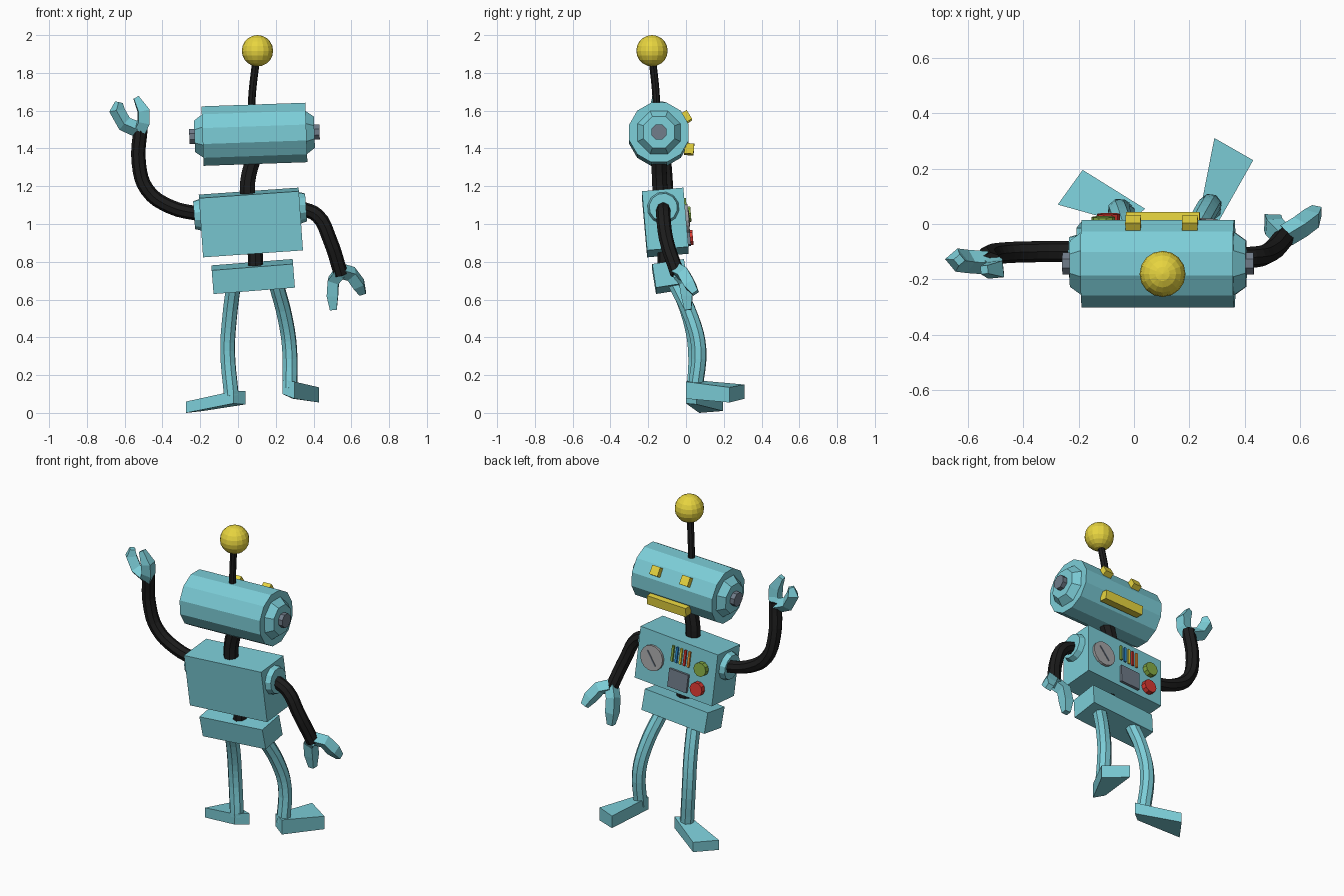
import bpy, bmesh
from math import radians
from mathutils import Matrix, Vector

if "Cube" in bpy.data.objects:
    bpy.data.objects.remove(bpy.data.objects["Cube"])

COLORS = {
    "teal": (0.20, 0.61, 0.68), "black": (0.012, 0.012, 0.012), "yellow": (0.80, 0.66, 0.05),
    "steel": (0.16, 0.20, 0.25), "silver": (0.38, 0.38, 0.39), "red": (0.70, 0.04, 0.03),
    "green": (0.24, 0.42, 0.06), "blue": (0.02, 0.25, 0.65), "orange": (0.85, 0.30, 0.04),
}
MATS = {}
for key, c in COLORS.items():
    MATS[key] = bpy.data.materials.new(key)
    MATS[key].diffuse_color = (*c, 1)


def rot(x=0, y=0, z=0):
    return (Matrix.Rotation(radians(z), 4, 'Z') @ Matrix.Rotation(radians(y), 4, 'Y')
            @ Matrix.Rotation(radians(x), 4, 'X'))


def at(x, y, z, r=Matrix.Identity(4)):
    return Matrix.Translation((x, y, z)) @ r


def finish(name, bm, color, matrix=Matrix.Identity(4)):
    me = bpy.data.meshes.new(name)
    bmesh.ops.recalc_face_normals(bm, faces=bm.faces)
    bm.to_mesh(me)
    bm.free()
    ob = bpy.data.objects.new(name, me)
    ob.matrix_world = matrix
    me.materials.append(MATS[color])
    bpy.context.collection.objects.link(ob)
    return ob


def box(name, size, matrix, color="teal"):
    bm = bmesh.new()
    bmesh.ops.create_cube(bm, size=1)
    bmesh.ops.scale(bm, vec=size, verts=bm.verts)
    return finish(name, bm, color, matrix)


def cone(name, r1, r2, depth, sides, matrix, color="teal"):
    bm = bmesh.new()
    bmesh.ops.create_cone(bm, cap_ends=True, segments=sides, radius1=r1, radius2=r2, depth=depth)
    bmesh.ops.rotate(bm, matrix=Matrix.Rotation(radians(180 / sides), 3, 'Z'), verts=bm.verts)
    return finish(name, bm, color, matrix)


def tube(name, points, radius, color, bevel=2, smooth_path=True):
    """Faceted tube through points; a fourth value scales the radius."""
    cu = bpy.data.curves.new(name, 'CURVE')
    cu.dimensions = '3D'
    cu.bevel_depth = radius
    cu.bevel_resolution = bevel
    cu.use_fill_caps = True
    cu.resolution_u = 4
    sp = cu.splines.new('BEZIER')
    sp.bezier_points.add(len(points) - 1)
    for bp, p in zip(sp.bezier_points, points):
        bp.co = p[:3]
        bp.radius = p[3] if len(p) > 3 else 1
        bp.handle_left_type = bp.handle_right_type = 'AUTO' if smooth_path else 'VECTOR'
    if not smooth_path:
        cu.resolution_u = 1
    sp.use_smooth = False
    cu.materials.append(MATS[color])
    ob = bpy.data.objects.new(name, cu)
    bpy.context.collection.objects.link(ob)
    bpy.ops.object.select_all(action='DESELECT')
    ob.select_set(True)
    bpy.context.view_layer.objects.active = ob
    bpy.ops.object.convert(target='MESH')
    return ob


def foot(name, corners):
    """Wedge from four corners (x, y, bottom z, top z) in ring order."""
    bm = bmesh.new()
    lo = [bm.verts.new((x, y, b)) for x, y, b, t in corners]
    hi = [bm.verts.new((x, y, t)) for x, y, b, t in corners]
    bm.faces.new(lo)
    bm.faces.new(hi)
    for i in range(4):
        j = (i + 1) % 4
        bm.faces.new((lo[i], lo[j], hi[j], hi[i]))
    finish(name, bm, "teal")


# Head drum with side caps and bolts
HEAD = at(0.087, -0.143, 1.475, rot(y=-2))
cone("head", 0.163, 0.163, 0.55, 12, HEAD @ rot(y=90))
for side, s in (("right", 1), ("left", -1)):
    turn = rot(y=90 * s)
    cone(side + "_ear_cap", 0.125, 0.09, 0.045, 8, HEAD @ at(0.295 * s, 0, 0, turn))
    cone(side + "_ear_bolt", 0.043, 0.043, 0.04, 8, HEAD @ at(0.325 * s, 0, 0, turn), "steel")

# Eyes and mouth
for side, x in (("right", 0.118), ("left", -0.087)):
    box(side + "_eye", (0.055, 0.045, 0.055), HEAD @ rot(x=32) @ at(x, 0.167, 0), "yellow")
box("mouth", (0.265, 0.05, 0.055), HEAD @ at(0.015, 0.16, -0.08, rot(x=-4)), "yellow")

# Antenna
tube("antenna_stem", [(0.07, -0.155, 1.58), (0.076, -0.16, 1.70), (0.095, -0.177, 1.86)], 0.02, "black")
bm = bmesh.new()
bmesh.ops.create_uvsphere(bm, u_segments=16, v_segments=10, radius=0.083)
finish("antenna_ball", bm, "yellow", at(0.103, -0.18, 1.917))

# Torso, pelvis, neck and waist
BODY = at(0.068, -0.11, 1.008, rot(x=5, y=-4))
box("torso", (0.53, 0.22, 0.315), BODY)
box("pelvis", (0.432, 0.17, 0.127), at(0.08, -0.085, 0.722, rot(x=9, y=-4.5)))
tube("neck", [(0.05, -0.135, 1.12), (0.052, -0.14, 1.23), (0.085, -0.145, 1.36)], 0.043, "black")
tube("waist", [(0.09, -0.11, 0.74), (0.093, -0.11, 0.81), (0.085, -0.11, 0.90)], 0.04, "black")

# Control panel on the chest
out = rot(x=90)
F = 0.11
cone("dial", 0.076, 0.076, 0.03, 16, BODY @ at(0.16, F, 0.0, out), "silver")
box("dial_needle", (0.008, 0.01, 0.10), BODY @ at(0.16, F + 0.014, 0.0, rot(y=40)), "steel")
for i, c in enumerate(("green", "blue", "yellow", "red", "orange")):
    box("indicator_bar_%d" % (i + 1), (0.014, 0.02, 0.095), BODY @ at(0.03 - 0.028 * i, F, 0.07), c)
box("screen", (0.13, 0.03, 0.11), BODY @ at(-0.03, F, -0.075), "steel")
cone("green_button", 0.042, 0.042, 0.06, 10, BODY @ at(-0.175, F, 0.045, out), "green")
cone("red_button", 0.042, 0.042, 0.06, 10, BODY @ at(-0.165, F, -0.08, out), "red")

# Shoulders and arms
for side, s in (("right", 1), ("left", -1)):
    cone(side + "_shoulder", 0.09, 0.075, 0.05, 12, BODY @ at(0.272 * s, -0.005, 0.06, rot(y=90 * s)))
tube("right_arm", [(0.33, -0.12, 1.085), (0.42, -0.12, 1.045), (0.485, -0.105, 0.92),
                   (0.545, -0.045, 0.735)], 0.038, "black")
tube("left_arm", [(-0.19, -0.1, 1.05), (-0.36, -0.1, 1.092), (-0.48, -0.105, 1.18),
                  (-0.525, -0.115, 1.32), (-0.515, -0.14, 1.52)], 0.038, "black")

# Claws
claws = {
    "left_claw_outer": [(-0.53, -0.14, 1.50), (-0.60, -0.135, 1.53), (-0.64, -0.13, 1.60), (-0.63, -0.13, 1.645, 0.5)],
    "left_claw_inner": [(-0.52, -0.145, 1.50), (-0.50, -0.16, 1.54), (-0.50, -0.165, 1.60), (-0.54, -0.165, 1.67, 0.5)],
    "right_claw_inner": [(0.54, -0.045, 0.745), (0.505, -0.01, 0.70), (0.50, 0.005, 0.62), (0.505, 0.01, 0.545, 0.6)],
    "right_claw_outer": [(0.55, -0.04, 0.75), (0.60, -0.01, 0.735), (0.64, 0.02, 0.68), (0.66, 0.05, 0.635, 0.6)],
}
for name, pts in claws.items():
    tube(name, pts, 0.042, "teal", 0, False)

# Legs
tube("left_leg", [(-0.022, -0.05, 0.69), (-0.045, 0.02, 0.50), (-0.055, 0.05, 0.33),
                  (-0.035, 0.04, 0.09)], 0.041, "teal")
tube("right_leg", [(0.20, -0.06, 0.69), (0.25, 0.03, 0.50), (0.273, 0.068, 0.34),
                   (0.275, 0.05, 0.13)], 0.041, "teal")

# Feet
foot("left_foot", [(-0.025, 0.0, 0.05, 0.115), (0.04, 0.055, 0.045, 0.115),
                   (-0.185, 0.195, 0.01, 0.07), (-0.275, 0.07, 0.0, 0.06)])
foot("right_foot", [(0.235, 0.03, 0.10, 0.175), (0.30, 0.0, 0.075, 0.165),
                    (0.43, 0.23, 0.055, 0.135), (0.29, 0.31, 0.075, 0.15)])

for m in bpy.data.materials:
    if m.users and not m.is_grease_pencil:
        m.use_nodes = True
        m.node_tree.nodes["Principled BSDF"].inputs["Base Color"].default_value = m.diffuse_color
